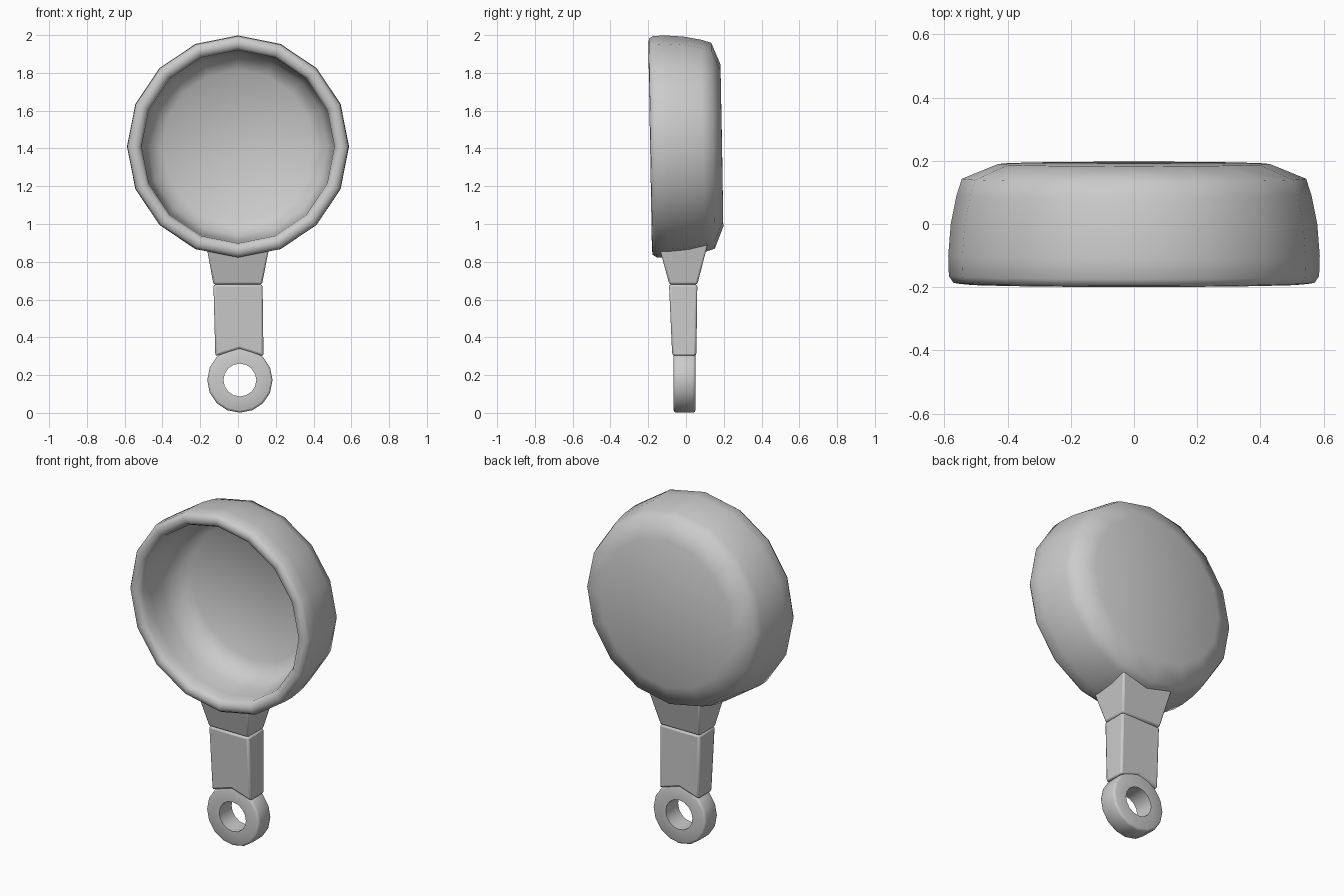
import bpy, bmesh
from math import cos, sin, pi, radians

if "Cube" in bpy.data.objects:
    bpy.data.objects.remove(bpy.data.objects["Cube"])


def finish(name, bm, angle, bevel=0.0):
    bmesh.ops.remove_doubles(bm, verts=bm.verts, dist=1e-5)
    bmesh.ops.recalc_face_normals(bm, faces=bm.faces)
    me = bpy.data.meshes.new(name)
    bm.to_mesh(me)
    bm.free()
    ob = bpy.data.objects.new(name, me)
    bpy.context.collection.objects.link(ob)
    if bevel:
        m = ob.modifiers.new("edge_bevel", 'BEVEL')
        m.width, m.segments, m.limit_method = bevel, 2, 'ANGLE'
    bpy.ops.object.select_all(action='DESELECT')
    ob.select_set(True)
    bpy.context.view_layer.objects.active = ob
    bpy.ops.object.shade_smooth_by_angle(angle=radians(angle))
    return ob


def lathe(name, profile, steps, closed, angle):
    """Spin (radius, y) points around the y axis."""
    bm = bmesh.new()
    vs = [bm.verts.new((r, y, 0)) for r, y in profile]
    pairs = list(zip(vs, vs[1:])) + ([(vs[-1], vs[0])] if closed else [])
    es = [bm.edges.new(p) for p in pairs]
    bmesh.ops.spin(bm, geom=vs + es, cent=(0, 0, 0), axis=(0, 1, 0),
                   angle=2 * pi, steps=steps, use_merge=True)
    return finish(name, bm, angle)


def loft(name, sections, bevel):
    """Join box sections (z at sides, z at middle, x0, x1, y0, y1)."""
    bm = bmesh.new()
    rings = []
    for zs, zm, x0, x1, y0, y1 in sections:
        xm = (x0 + x1) / 2
        pts = [(x0, y0, zs), (xm, y0, zm), (x1, y0, zs),
               (x1, y1, zs), (xm, y1, zm), (x0, y1, zs)]
        rings.append([bm.verts.new(p) for p in pts])
    for a, b in zip(rings, rings[1:]):
        for i in range(6):
            j = (i + 1) % 6
            bm.faces.new((a[i], a[j], b[j], b[i]))
    for r in (rings[0], rings[-1]):
        bm.faces.new((r[0], r[1], r[4], r[5]))
        bm.faces.new((r[1], r[2], r[3], r[4]))
    return finish(name, bm, 35, bevel)


# Pan bowl: outer wall, rolled rim, inner wall, slightly tilted
bowl = lathe("pan_bowl", [
    (0, 0.191), (0.43, 0.19), (0.545, 0.143), (0.562, 0.09), (0.58, 0),
    (0.588, -0.10), (0.586, -0.165), (0.572, -0.186), (0.548, -0.19),
    (0.525, -0.184), (0.511, -0.16), (0.508, -0.10), (0.50, 0),
    (0.475, 0.085), (0.40, 0.138), (0, 0.15)], 16, False, 70)
bowl.location = (0, 0, 1.412)
bowl.rotation_euler.x = radians(1)

# Neck flaring up into the bowl
loft("handle_neck", [(0.68, 0.68, -0.13, 0.127, -0.088, 0.06),
                     (0.90, 0.90, -0.17, 0.17, -0.148, 0.117)], 0.01)

# Grip with an arched lower end
loft("handle_grip", [(0.30, 0.34, -0.12, 0.135, -0.073, 0.055),
                     (0.68, 0.68, -0.13, 0.13, -0.09, 0.06)], 0.012)

# Hanging ring
ring = lathe("hanging_ring", [
    (0.087, 0.05), (0.160, 0.05), (0.169, 0.046), (0.173, 0.037),
    (0.173, -0.052), (0.169, -0.061), (0.160, -0.065), (0.087, -0.065)],
    16, True, 50)
ring.location = (0.01, 0, 0.174)
